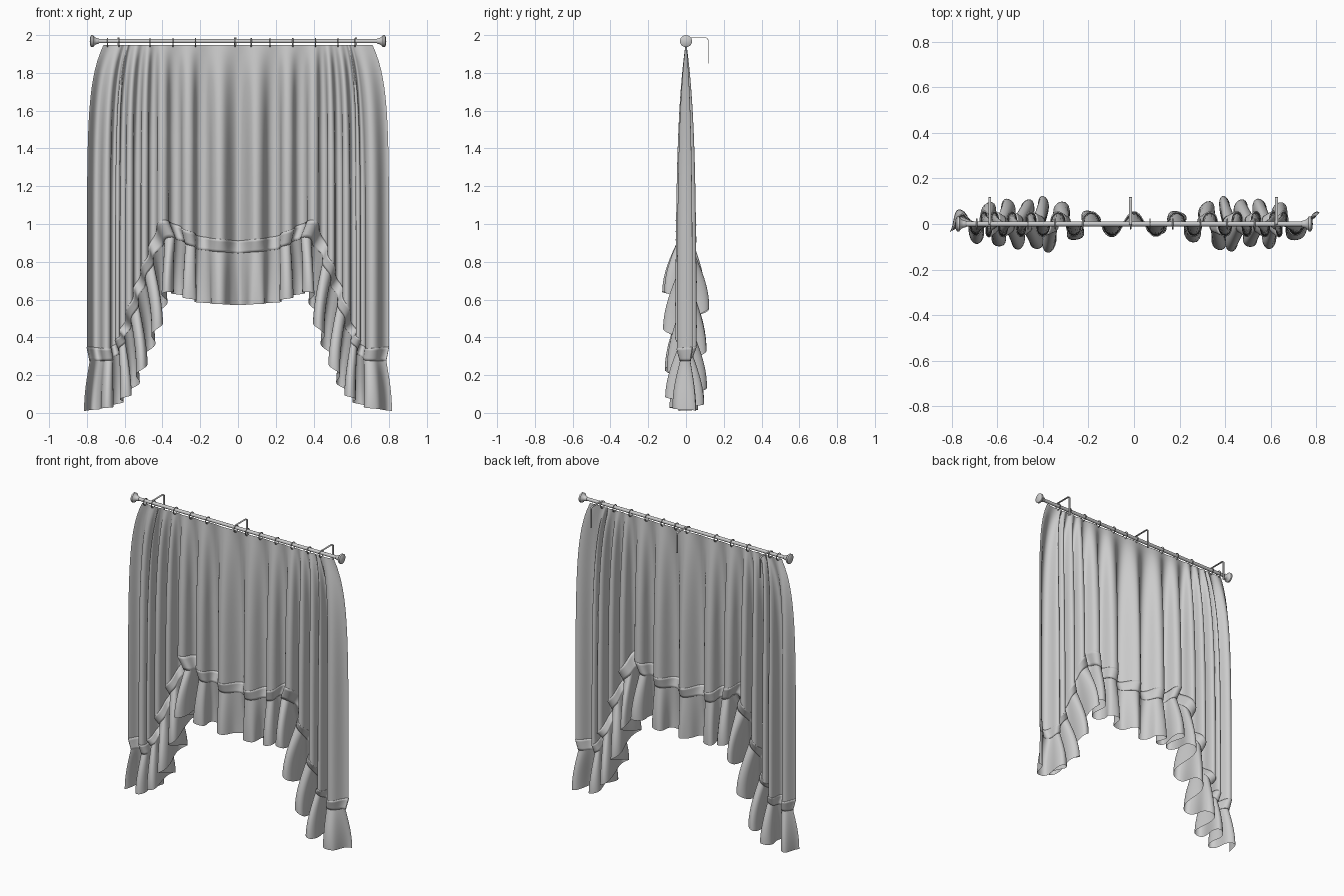
import bpy, bmesh, math
from mathutils import Vector

if "Cube" in bpy.data.objects:
    bpy.data.objects.remove(bpy.data.objects["Cube"])

# Half-width guide lines, centre -> outer edge: band top, band bottom, ruffle hem
TOP = [(0, .91), (.2, .935), (.40, 1.02), (.47, .87), (.55, .65), (.62, .44), (.67, .345), (.80, .35)]
LOW = [(0, .845), (.2, .865), (.36, .93), (.445, .82), (.525, .60), (.59, .41), (.66, .285), (.785, .275)]
HEM = [(0, .57), (.2, .585), (.375, .64), (.405, .51), (.485, .29), (.56, .12), (.66, .035), (.815, .01)]
# Fold count and fold depth at the hem, along the same stations
PHASE = [(0, 0), (0, 1.07), (0, 2.5), (0, 3.2), (0, 4.2), (0, 5.1), (0, 6.2), (0, 7.0)]
SWELL = [(0, .05), (0, .058), (0, .12), (0, .12), (0, .105), (0, .11), (0, .09), (0, .05)]
ROD_Z, CLOTH_TOP = 1.968, 1.948


def spline(pts, q):
    """Smooth interpolation through a guide line, q in 0..7."""
    i = min(int(q), 6)
    t = q - i
    b, c = Vector(pts[i]), Vector(pts[i + 1])
    a = Vector(pts[i - 1]) if i else b * 2 - c
    d = Vector(pts[i + 2]) if i < 6 else c * 2 - b
    m, n = (c - a) * .3, (d - b) * .3
    return (b * (2*t**3 - 3*t*t + 1) + m * (t**3 - 2*t*t + t)
            + c * (3*t*t - 2*t**3) + n * (t**3 - t*t))


def phase(q, s):
    # the left outer edge turns forward, the right one backward
    return spline(PHASE, q).y + (.4 * max(0, q - 6) if s < 0 else 0)


def place(x, y, z, q, s, ph, loop):
    # the sideways term rounds the folds into overhanging loops
    fade = min(1, q) * max(0, min(1, 7 - q))
    return Vector((s * (x + loop * fade * math.sin(4 * math.pi * ph)), y, z))


def cloth_amp(z, q):
    scale = 1 - .4 * max(0, q - 6)
    return .054 * (1 - math.exp(-2.6 * max(0, CLOTH_TOP - z))) * scale + .003


def panel_pt(q, t, s):
    ph = phase(q, s)
    hem = spline(TOP, q)
    z = CLOTH_TOP + (hem.y - CLOTH_TOP) * t
    x0 = hem.x if hem.x < .4 else .4 + (hem.x - .4) * .78
    x = x0 + (hem.x - x0) * (1 - math.exp(-5.5 * (CLOTH_TOP - z)))
    return place(x, cloth_amp(z, q) * math.cos(2 * math.pi * ph), z, q, s, ph, .008 * min(1, 2 * t))


def band_pt(q, t, s):
    ph = phase(q, s)
    p = spline(TOP, q).lerp(spline(LOW, q), t)
    a = cloth_amp(spline(TOP, q).y, q) * (1 - .35 * t)
    return place(p.x, a * math.cos(2 * math.pi * ph), p.y, q, s, ph, .008)


def ruffle_pt(q, t, s):
    ph = phase(q, s)
    a, b = spline(LOW, q), spline(HEM, q)
    # inner sweep happens early, then the cloth hangs straight
    x = a.x + (b.x - a.x) * math.sin(t * math.pi / 2)
    z = a.y + (b.y - a.y) * t
    a0 = cloth_amp(spline(TOP, q).y, q) * .65
    amp = a0 + (spline(SWELL, q).y - a0) * math.sin(t * math.pi / 2)
    y = amp * math.cos(2 * math.pi * ph) + .006 * t * math.sin(5 * math.pi * ph * s)
    return place(x, y, z, q, s, ph, .008 + .012 * t)


def finish(ob, angle=60):
    bpy.ops.object.select_all(action='DESELECT')
    bpy.context.view_layer.objects.active = ob
    ob.select_set(True)
    bpy.ops.object.shade_smooth_by_angle(angle=math.radians(angle))


def mesh_obj(name, bm):
    me = bpy.data.meshes.new(name)
    bm.to_mesh(me)
    bm.free()
    ob = bpy.data.objects.new(name, me)
    bpy.context.collection.objects.link(ob)
    return ob


def sheet(name, fn, rows, per=36):
    """Grid of cloth running from the left edge to the right edge."""
    bm = bmesh.new()
    n = 7 * per
    grid = []
    for r in range(rows + 1):
        grid.append([bm.verts.new(fn(abs(k) / per, r / rows, -1 if k < 0 else 1))
                     for k in range(-n, n + 1)])
    for r in range(rows):
        for c in range(2 * n):
            bm.faces.new((grid[r][c], grid[r+1][c], grid[r+1][c+1], grid[r][c+1]))
    ob = mesh_obj(name, bm)
    finish(ob)
    return ob


def lathe_x(name, prof, segs=24):
    """Revolve (x, radius) points about the rod axis."""
    bm = bmesh.new()
    vs = [bm.verts.new((x, 0, ROD_Z + r)) for x, r in prof]
    es = [bm.edges.new(p) for p in zip(vs, vs[1:])]
    bmesh.ops.spin(bm, geom=vs + es, cent=(0, 0, ROD_Z), axis=(1, 0, 0),
                   angle=2 * math.pi, steps=segs, use_duplicate=False)
    bmesh.ops.remove_doubles(bm, verts=bm.verts, dist=1e-5)
    bmesh.ops.recalc_face_normals(bm, faces=bm.faces)
    ob = mesh_obj(name, bm)
    finish(ob, 35)
    return ob


# Cloth: main panel, raised band, gathered ruffle
sheet("curtain_panel", panel_pt, 36)
band = sheet("hem_band", band_pt, 5)
sol = band.modifiers.new("thickness", 'SOLIDIFY')
sol.thickness, sol.offset = .006, 0
sheet("ruffle", ruffle_pt, 18)

# Rod and flared end knobs
lathe_x("rod", [(-.76, 0), (-.76, .011), (.76, .011), (.76, 0)])
for s, side in ((-1, "left"), (1, "right")):
    prof = [(.735, .011), (.74, .015), (.747, .016), (.754, .019), (.762, .025),
            (.767, .032), (.777, .032), (.783, .022), (.785, 0)]
    lathe_x("finial_" + side, [(s * x, r) for x, r in prof])

# Hanging rings
for i, x in enumerate((-.69, -.63, -.465, -.345, -.225, -.015, .07, .17, .29, .41, .53, .62)):
    bpy.ops.mesh.primitive_torus_add(major_radius=.022, minor_radius=.003, major_segments=24,
                                     minor_segments=8, location=(x, 0, ROD_Z - .007),
                                     rotation=(0, math.pi / 2, 0))
    ob = bpy.context.object
    ob.name = "ring_%d" % (i + 1)
    finish(ob)

# Wall brackets: bent flat bars reaching back and down
for i, x in enumerate((-.633, -.015, .625)):
    bm = bmesh.new()
    path = [(0, 1.958), (0, 1.985), (.108, 1.985), (.115, 1.981), (.117, 1.973), (.117, 1.85)]
    pairs = [[bm.verts.new((x + w, y, z)) for w in (-.006, .006)] for y, z in path]
    for (a, b), (c, d) in zip(pairs, pairs[1:]):
        bm.faces.new((a, b, d, c))
    ob = mesh_obj("bracket_%d" % (i + 1), bm)
    sol = ob.modifiers.new("thickness", 'SOLIDIFY')
    sol.thickness, sol.offset = .003, 0
